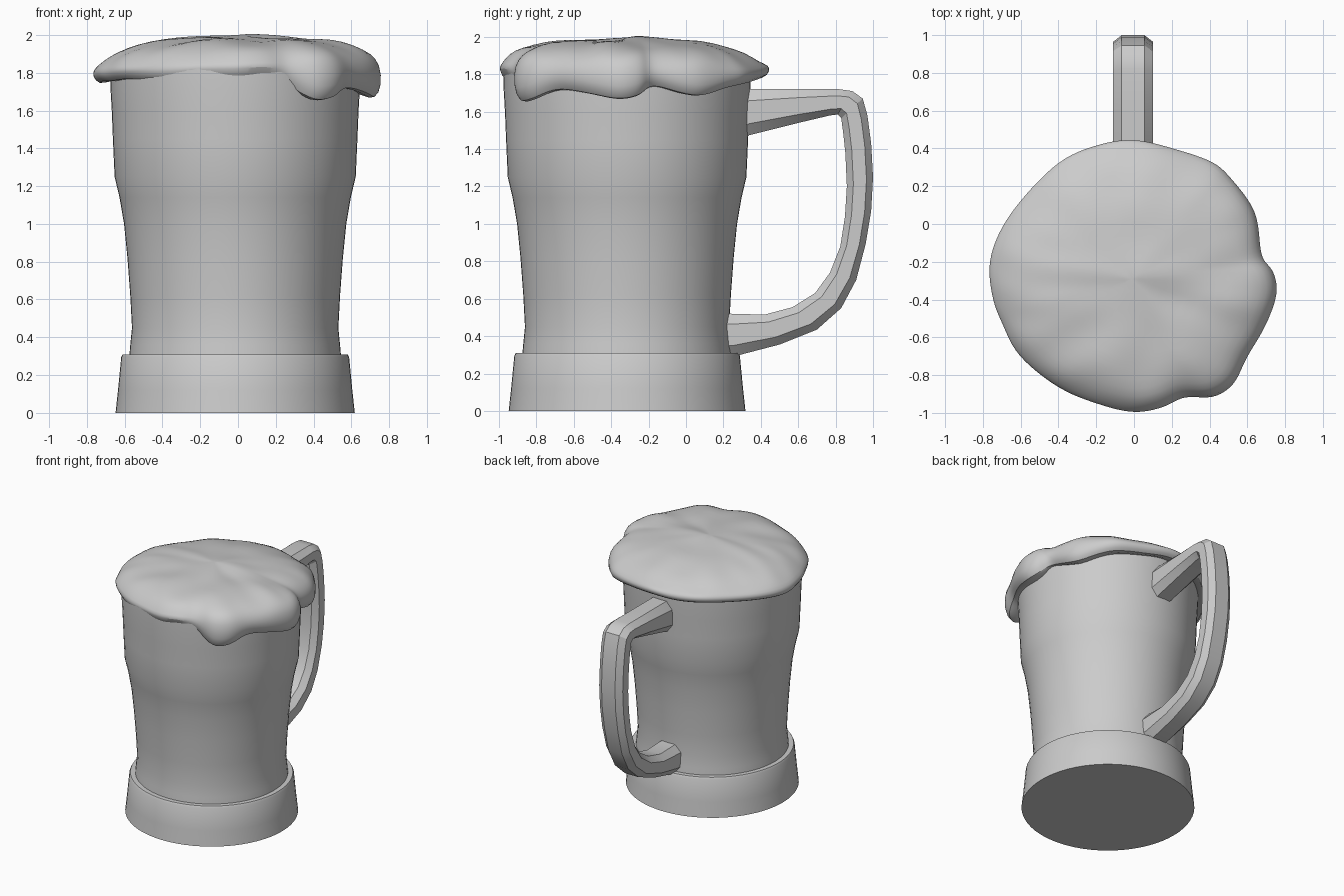
import bpy, bmesh, math
from mathutils import Vector, noise

if "Cube" in bpy.data.objects:
    bpy.data.objects.remove(bpy.data.objects["Cube"])

CX, CY = -0.015, -0.315


def finish(name, rings, cap_start=True, cap_end=True, angle=30, subsurf=0):
    """Skin a list of closed rings into an object."""
    bm = bmesh.new()
    loops = [[bm.verts.new(p) for p in ring] for ring in rings]
    n = len(loops[0])
    for a, b in zip(loops, loops[1:]):
        for i in range(n):
            j = (i + 1) % n
            bm.faces.new((a[i], a[j], b[j], b[i]))
    if cap_start:
        bm.faces.new(loops[0][::-1])
    if cap_end:
        bm.faces.new(loops[-1])
    bmesh.ops.recalc_face_normals(bm, faces=bm.faces)
    mesh = bpy.data.meshes.new(name)
    bm.to_mesh(mesh)
    bm.free()
    ob = bpy.data.objects.new(name, mesh)
    bpy.context.collection.objects.link(ob)
    if subsurf:
        ob.modifiers.new("smooth", 'SUBSURF').levels = subsurf
        ob.modifiers["smooth"].render_levels = subsurf
    bpy.ops.object.select_all(action='DESELECT')
    ob.select_set(True)
    bpy.context.view_layer.objects.active = ob
    bpy.ops.object.shade_smooth_by_angle(angle=math.radians(angle))
    return ob


def lathe(name, profile, segments=64):
    rings = [[(CX + r * math.cos(2 * math.pi * i / segments),
               CY + r * math.sin(2 * math.pi * i / segments), z)
              for i in range(segments)] for r, z in profile]
    return finish(name, rings)


# Foot ring and glass body
lathe("base", [(0.633, 0), (0.62, 0.12), (0.603, 0.295), (0.595, 0.31), (0.5, 0.31)])
lathe("glass_body", [(0.562, 0.28), (0.555, 0.36), (0.546, 0.45), (0.555, 0.62),
                     (0.57, 0.82), (0.588, 1.0), (0.612, 1.14), (0.638, 1.25),
                     (0.647, 1.45), (0.653, 1.6), (0.66, 1.72), (0.66, 1.83)])

# Handle: pairs of outer and inner edge points in the y-z plane
sides = [((0.2, 1.72), (0.2, 1.435)), ((0.34, 1.72), (0.34, 1.475)),
         ((0.6, 1.72), (0.6, 1.54)), ((0.82, 1.72), (0.77, 1.58)),
         ((0.89, 1.71), (0.81, 1.585)), ((0.945, 1.67), (0.83, 1.565)),
         ((0.97, 1.58), (0.84, 1.49)), ((0.99, 1.43), (0.852, 1.38)),
         ((1.0, 1.25), (0.86, 1.2)), ((0.99, 1.07), (0.85, 1.04)),
         ((0.96, 0.89), (0.825, 0.88)), ((0.91, 0.7), (0.77, 0.74)),
         ((0.83, 0.55), (0.69, 0.63)), ((0.7, 0.435), (0.57, 0.555)),
         ((0.5, 0.355), (0.42, 0.515)), ((0.27, 0.295), (0.23, 0.52)),
         ((0.12, 0.285), (0.1, 0.53))]
section = [(-0.06, 0), (0.06, 0), (0.105, 0.25), (0.105, 0.75),
           (0.06, 1), (-0.06, 1), (-0.105, 0.75), (-0.105, 0.25)]
finish("handle", [[(x - 0.005, o[0] + (i[0] - o[0]) * t, o[1] + (i[1] - o[1]) * t)
                   for x, t in section] for o, i in sides], angle=28)

# Foam rim: x, y and height of the hanging lower edge, counter-clockwise
rim = [(0, 0.45, 1.78), (-0.2, 0.42, 1.77), (-0.4, 0.33, 1.77), (-0.6, 0.13, 1.76),
       (-0.72, -0.05, 1.75), (-0.77, -0.22, 1.74), (-0.75, -0.4, 1.75),
       (-0.7, -0.53, 1.75), (-0.61, -0.7, 1.76), (-0.4, -0.87, 1.75),
       (-0.18, -0.96, 1.76), (0, -1.0, 1.76), (0.15, -0.975, 1.77), (0.27, -0.92, 1.73),
       (0.42, -0.92, 1.65), (0.53, -0.85, 1.66), (0.6, -0.71, 1.71), (0.7, -0.54, 1.69),
       (0.76, -0.37, 1.66), (0.74, -0.25, 1.68), (0.68, -0.17, 1.73), (0.66, 0, 1.69),
       (0.62, 0.11, 1.68), (0.52, 0.24, 1.72), (0.42, 0.33, 1.74), (0.22, 0.4, 1.76)]


def rim_point(k, t):
    """Catmull-Rom point on the closed rim."""
    a, b, c, d = (Vector(rim[(k + o) % len(rim)]) for o in (-1, 0, 1, 2))
    return 0.5 * (2 * b + (c - a) * t + (2 * a - 5 * b + 4 * c - d) * t * t
                  + (3 * b - 3 * c + d - a) * t ** 3)


edge = [rim_point(k, t / 3) for k in range(len(rim)) for t in range(3)]
mid = Vector((CX, -0.29, 0))


def foam_ring(scale, height):
    ring = []
    for p in edge:
        q = Vector((p.x, p.y, 0)) - mid
        puff = 0.5 + 0.5 * math.cos(math.atan2(q.y, q.x) + math.radians(50))
        v = mid + q * scale
        v.z = height(p.z, puff)
        if scale < 0.99 and v.z > 1.8:
            v.z += 0.022 * noise.noise(Vector((v.x * 4, v.y * 6, 3)))
        ring.append(v)
    return ring


# Foam head: tucked underside, rolled lip, then a lumpy dome
layers = [(0.8, lambda z, p: z + 0.045), (0.88, lambda z, p: z + 0.015),
          (0.955, lambda z, p: z - 0.005), (1.003, lambda z, p: z + 0.035 + 0.04 * p),
          (0.99, lambda z, p: max(z + 0.07, 1.815 + 0.035 * p)),
          (0.93, lambda z, p: 1.855 + 0.055 * p), (0.83, lambda z, p: 1.905 + 0.04 * p),
          (0.68, lambda z, p: 1.945 + 0.025 * p), (0.5, lambda z, p: 1.972 + 0.01 * p),
          (0.32, lambda z, p: 1.985), (0.15, lambda z, p: 1.992), (0.03, lambda z, p: 1.994)]
finish("foam", [foam_ring(s, h) for s, h in layers], angle=60, subsurf=1)
